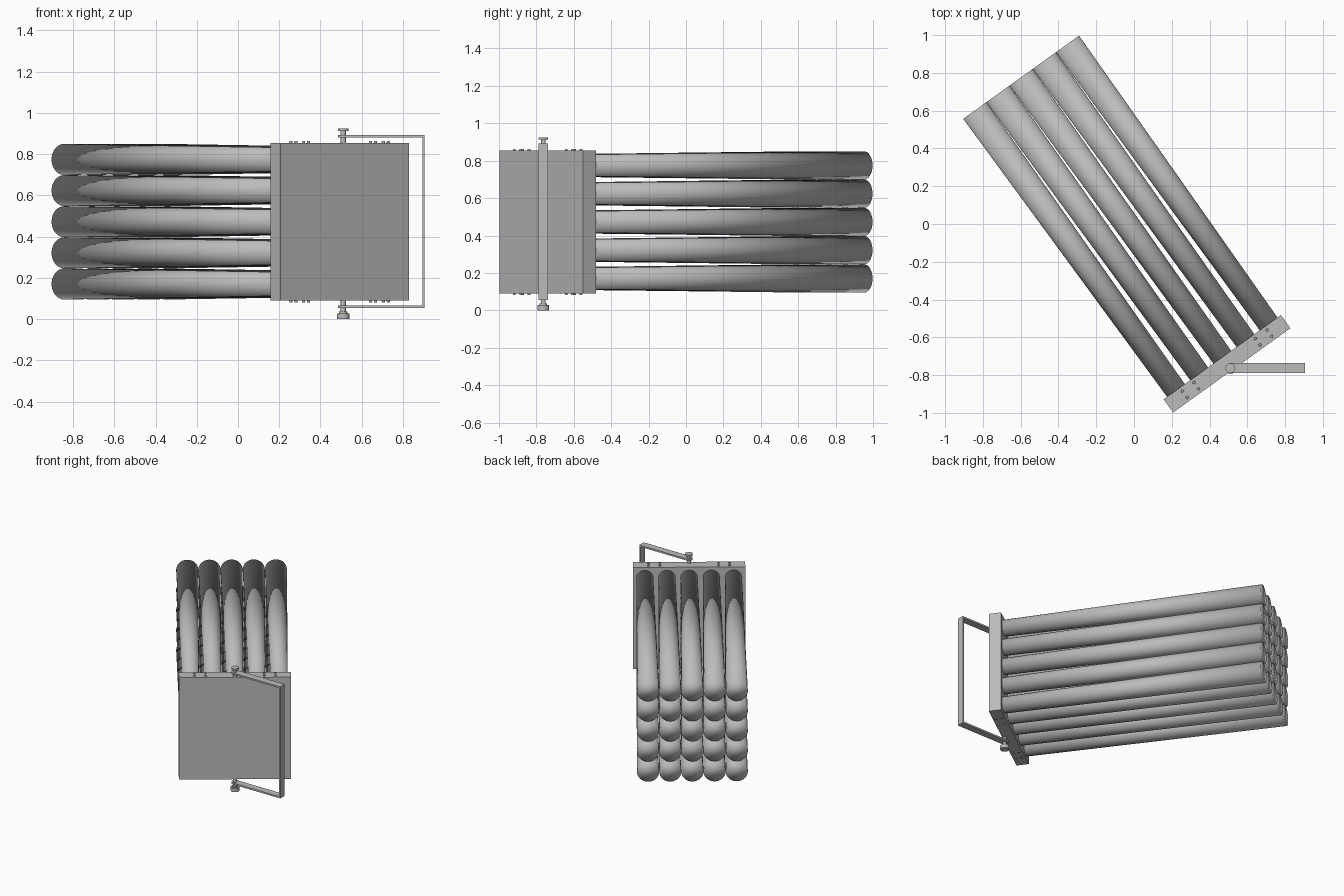
import bpy
import math
from mathutils import Matrix, Vector

cube = bpy.data.objects.get("Cube")
if cube:
    bpy.data.objects.remove(cube, do_unlink=True)

grey = bpy.data.materials.new("neutral_grey")
grey.diffuse_color = (0.5, 0.5, 0.5, 1)
grey.use_nodes = True
grey.node_tree.nodes["Principled BSDF"].inputs["Base Color"].default_value = (0.5, 0.5, 0.5, 1)

# Turned frame shared by the housing, screws and tubes
WIDTH, DEPTH, MID = 0.765, 0.086, 0.4725
TURN = Matrix.Translation((0.4925, -0.74, MID)) @ Matrix.Rotation(math.radians(35.7), 4, "Z")
WORLD = Matrix.Identity(4)


def finish(name, frame):
    ob = bpy.context.object
    ob.name = name
    ob.matrix_world = frame @ ob.matrix_basis
    ob.data.materials.append(grey)
    return ob


def box(name, centre, size, frame=WORLD):
    bpy.ops.mesh.primitive_cube_add(size=1, location=centre)
    ob = bpy.context.object
    ob.data.transform(Matrix.Diagonal((*size, 1)))
    return finish(name, frame)


def rod(name, start, end, r1, r2, sides=24, frame=WORLD, smooth=True):
    start, end = Vector(start), Vector(end)
    axis = end - start
    bpy.ops.mesh.primitive_cone_add(vertices=sides, radius1=r1, radius2=r2, depth=axis.length,
                                    location=(start + end) / 2,
                                    rotation=axis.to_track_quat("Z", "Y").to_euler())
    if smooth:
        bpy.ops.object.shade_smooth_by_angle(angle=math.radians(40))
    return finish(name, frame)


# Flat square housing
box("housing", (0, 0, 0), (WIDTH, DEPTH, WIDTH), TURN)

# Five by five grid of slightly flaring tubes
PITCH, LENGTH = 0.151, 1.825
for row in range(-2, 3):
    for col in range(-2, 3):
        x, z = col * PITCH, row * PITCH
        tube = rod("tube", (x, DEPTH / 2, z), (x, DEPTH / 2 + LENGTH, z),
                   0.058, 0.0755, 32, TURN, smooth=False)
        tube.data.shade_smooth()

# Small screws on the top and bottom of the housing
for up in (-1, 1):
    for side in (-1, 1):
        for dx in (-0.038, 0.038):
            for y in (-0.021, 0.021):
                x, z = side * 0.238 + dx, up * WIDTH / 2
                rod("screw", (x, y, z), (x, y, z + up * 0.008), 0.008, 0.007, 12, TURN)

# Swinging yoke: two arms and an upright
PX, PY, OUT = 0.51, -0.763, 0.903
for name, z in (("upper_yoke_arm", 0.887), ("lower_yoke_arm", 0.06)):
    box(name, ((PX + OUT) / 2, PY, z), (OUT - PX, 0.052, 0.012))
    rod(name + "_eye", (PX, PY, z - 0.006), (PX, PY, z + 0.006), 0.026, 0.026)
box("yoke_upright", (OUT - 0.004, PY, MID + 0.001), (0.01, 0.052, 0.839))

# Pivot bolts, with a flat head above and a knob below
rod("upper_pivot", (PX, PY, 0.85), (PX, PY, 0.915), 0.013, 0.013)
rod("upper_bolt_head", (PX, PY, 0.912), (PX, PY, 0.925), 0.026, 0.026)
rod("lower_pivot", (PX, PY, 0.095), (PX, PY, 0.02), 0.013, 0.013)
rod("lower_collar", (PX, PY, 0.036), (PX, PY, 0.026), 0.02, 0.02)
rod("lower_knob", (PX, PY, 0.028), (PX, PY, 0), 0.031, 0.031, 12)
